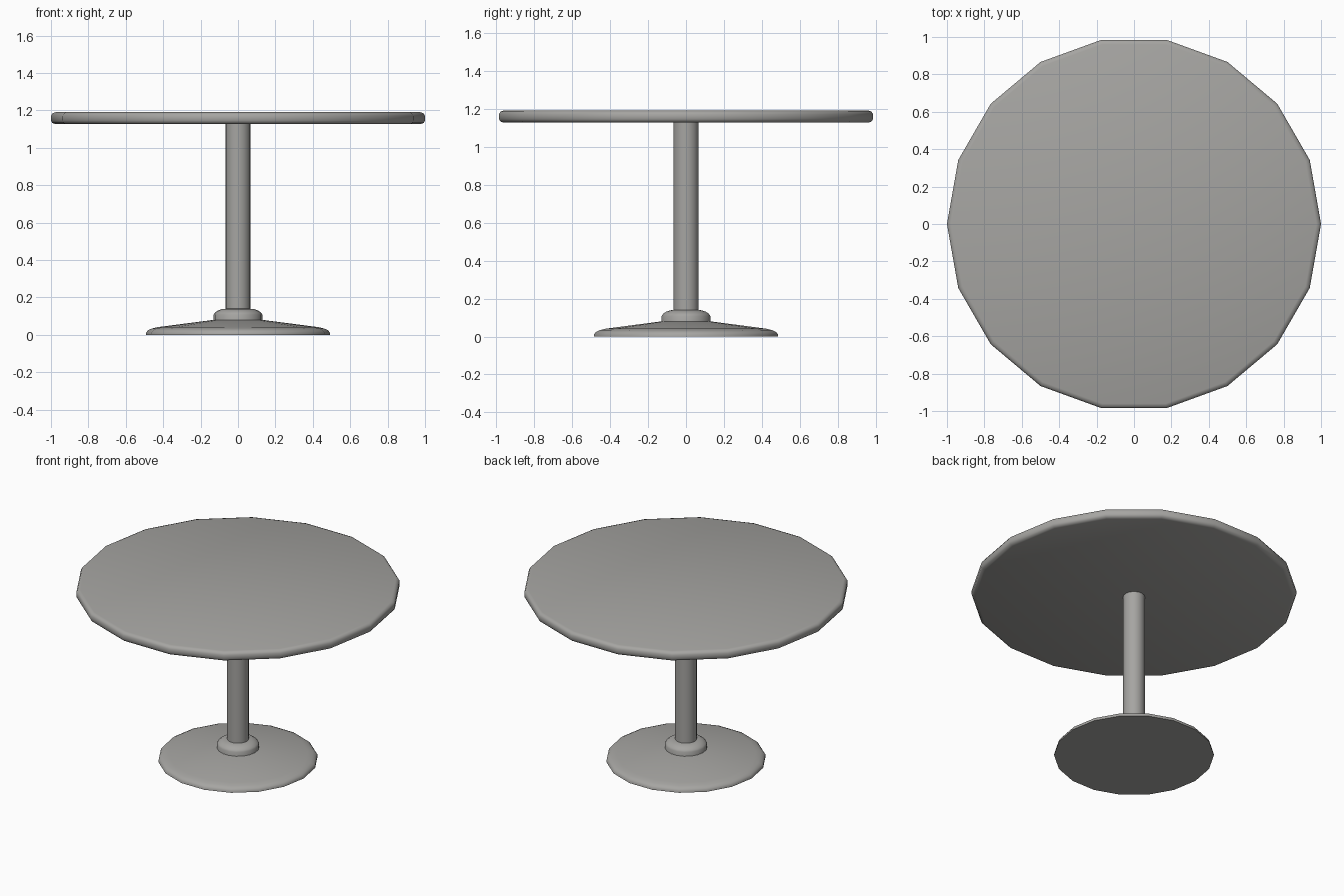
import bpy, math

if "Cube" in bpy.data.objects:
    bpy.data.objects.remove(bpy.data.objects["Cube"])

SIDES = 18

grey = bpy.data.materials.new("warm_grey")
grey.diffuse_color = (0.38, 0.375, 0.36, 1)
grey.use_nodes = True
grey.node_tree.nodes["Principled BSDF"].inputs["Base Color"].default_value = grey.diffuse_color


def lathe(name, profile, angle):
    """Revolve a (radius, height) profile into a closed solid."""
    verts, faces = [], []
    for r, z in profile:
        for i in range(SIDES):
            a = 2 * math.pi * i / SIDES
            verts.append((r * math.cos(a), r * math.sin(a), z))
    for k in range(len(profile) - 1):
        for i in range(SIDES):
            j = (i + 1) % SIDES
            a, b = k * SIDES, (k + 1) * SIDES
            faces.append((a + i, a + j, b + j, b + i))
    last = (len(profile) - 1) * SIDES
    faces.append(tuple(reversed(range(SIDES))))
    faces.append(tuple(range(last, last + SIDES)))
    mesh = bpy.data.meshes.new(name)
    mesh.from_pydata(verts, [], faces)
    mesh.materials.append(grey)
    obj = bpy.data.objects.new(name, mesh)
    bpy.context.collection.objects.link(obj)
    bpy.ops.object.select_all(action='DESELECT')
    obj.select_set(True)
    bpy.context.view_layer.objects.active = obj
    bpy.ops.object.shade_smooth_by_angle(angle=math.radians(angle))
    return obj


# Round top with softened rim
lathe("table_top", [(0.975, 1.126), (0.992, 1.132), (1.0, 1.145),
                    (1.0, 1.171), (0.992, 1.184), (0.975, 1.19)], 50)

# Central column
lathe("column", [(0.067, 0.10), (0.067, 1.13)], 40)

# Rounded collar where the column meets the foot
lathe("collar", [(0.13, 0.06), (0.13, 0.108), (0.123, 0.119),
                 (0.105, 0.131), (0.085, 0.138), (0.06, 0.14)], 50)

# Shallow conical foot with rounded edge
lathe("foot", [(0.492, 0.0), (0.491, 0.012), (0.482, 0.024),
               (0.462, 0.033), (0.43, 0.041), (0.13, 0.08)], 50)
